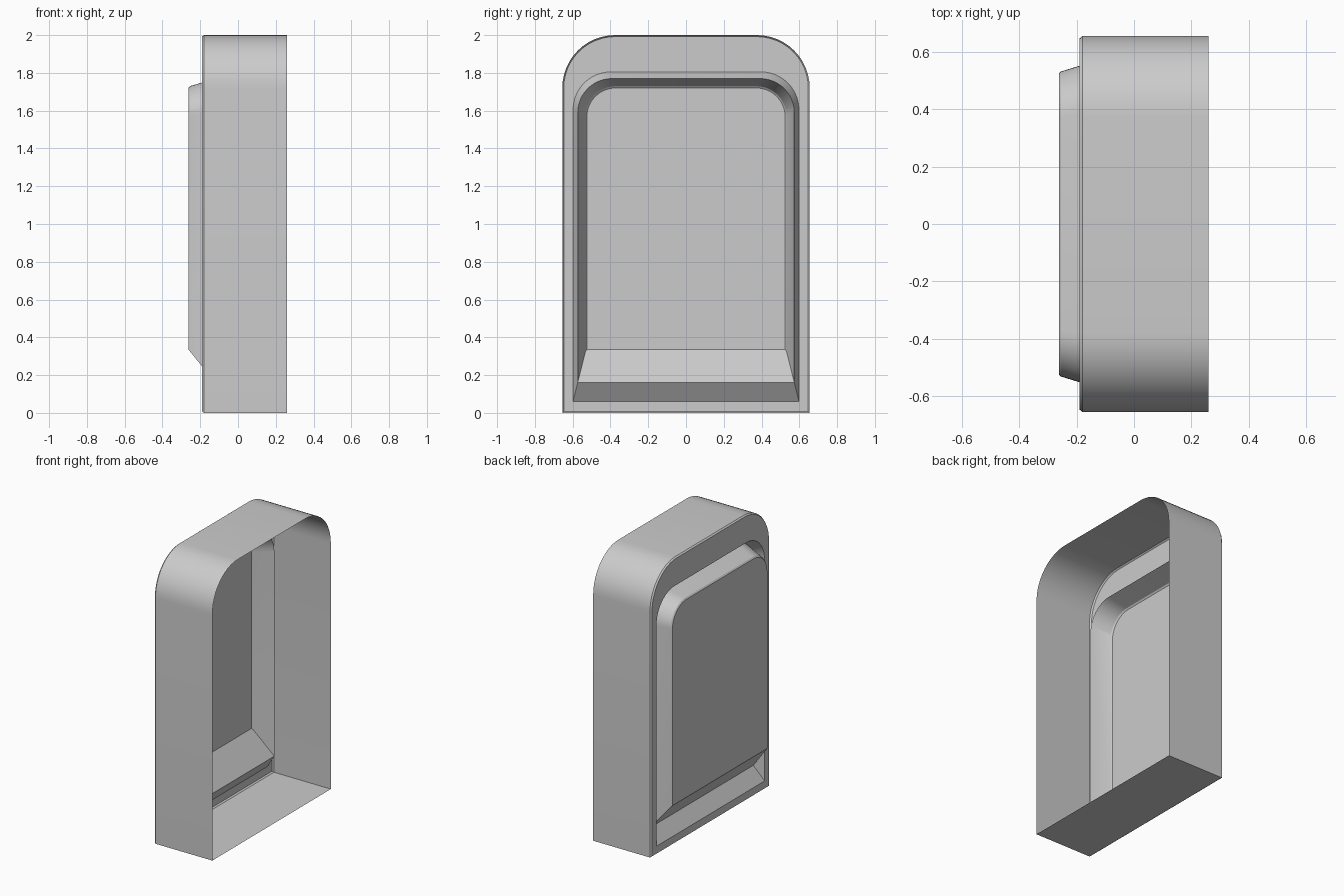
import bpy, bmesh, math

if "Cube" in bpy.data.objects:
    bpy.data.objects.remove(bpy.data.objects["Cube"])

SEG = 12  # segments per rounded corner


def outline(bm, x, half, z0, z1, r):
    """Ring in the YZ plane: square bottom corners, rounded top corners."""
    pts = [(half, z0)]
    for side in (1, -1):
        arc = []
        for i in range(SEG + 1):
            a = math.radians(90 * i / SEG)
            arc.append((side * (half - r + r * math.cos(a)), z1 - r + r * math.sin(a)))
        pts += arc if side == 1 else arc[::-1]
    pts.append((-half, z0))
    return [bm.verts.new((x, y, z)) for y, z in pts]


def lofted(name, rings, cap=False):
    """Skin a sequence of rings, optionally closing the last one."""
    bm = bmesh.new()
    loops = [outline(bm, *ring) for ring in rings]
    n = len(loops[0])
    for a, b in zip(loops, loops[1:]):
        for i in range(n):
            j = (i + 1) % n
            bm.faces.new((a[i], b[i], b[j], a[j]))
    if cap:
        bm.faces.new(loops[-1][::-1])
    bmesh.ops.recalc_face_normals(bm, faces=bm.faces)
    mesh = bpy.data.meshes.new(name)
    bm.to_mesh(mesh)
    bm.free()
    obj = bpy.data.objects.new(name, mesh)
    bpy.context.collection.objects.link(obj)
    bpy.ops.object.select_all(action='DESELECT')
    obj.select_set(True)
    bpy.context.view_layer.objects.active = obj
    bpy.ops.object.shade_smooth_by_angle(angle=math.radians(25))
    return obj


# Open-fronted shell: outer wall, small edge bevel, flat rear flange
# ring = x, half width, bottom z, top z, corner radius
lofted("outer_shell", [
    (0.26, 0.655, 0.0, 2.0, 0.28),
    (-0.18, 0.655, 0.0, 2.0, 0.28),
    (-0.19, 0.647, 0.008, 1.992, 0.272),
    (-0.19, 0.598, 0.06, 1.805, 0.20),
])

# Raised ridge around the opening, then the bulged back panel
lofted("back_panel", [
    (-0.19, 0.598, 0.06, 1.805, 0.20),
    (-0.12, 0.573, 0.16, 1.77, 0.18),
    (-0.254, 0.532, 0.325, 1.73, 0.16),
    (-0.262, 0.525, 0.335, 1.72, 0.153),
], cap=True)
